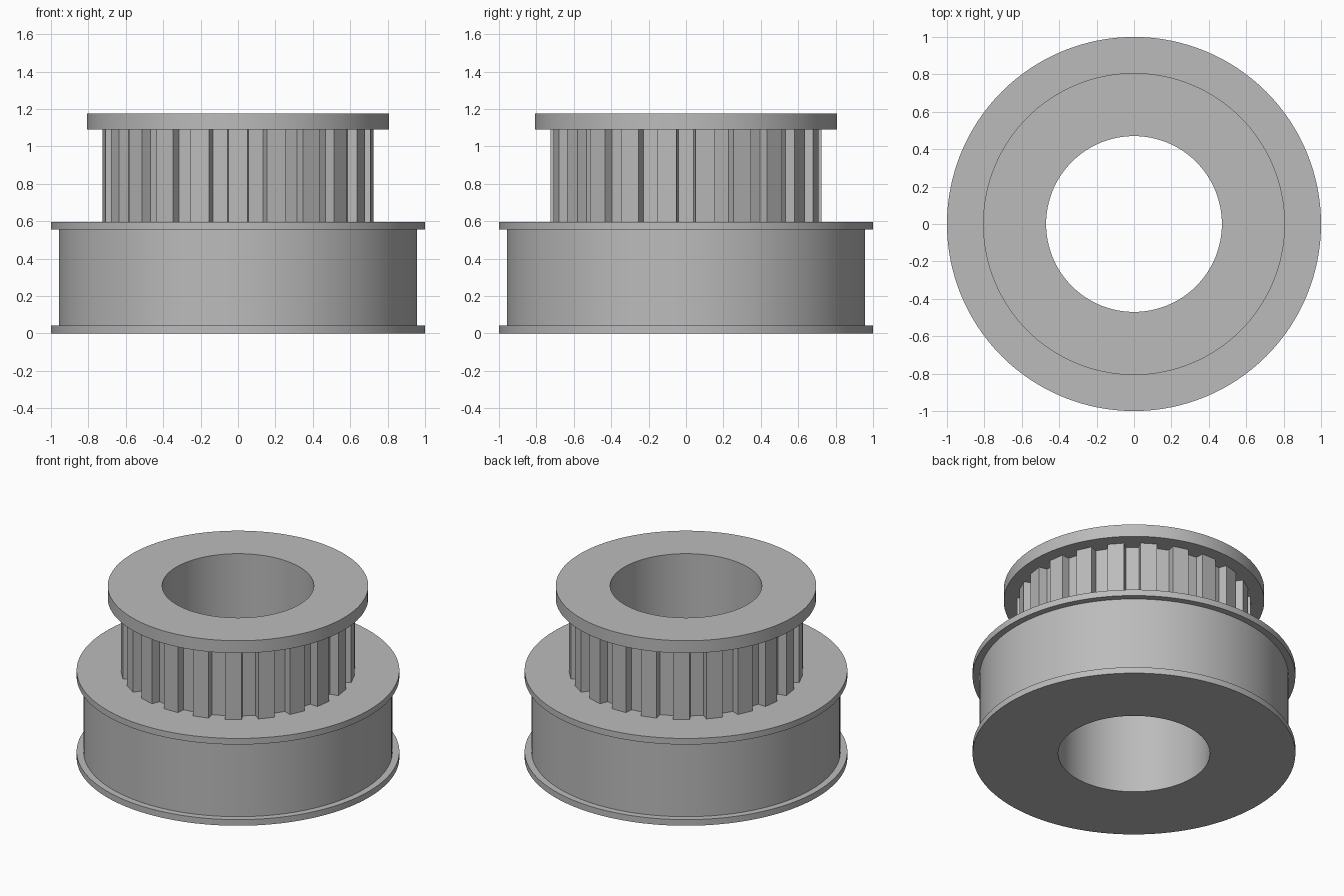
import bpy, bmesh
from math import pi, sin, cos, radians

cube = bpy.data.objects.get("Cube")
if cube:
    bpy.data.objects.remove(cube, do_unlink=True)

SEGMENTS = 128
TEETH = 22
BORE_R, DRUM_R, FLANGE_R, CAP_R = 0.47, 0.957, 1.0, 0.807
ROOT_R, TIP_R, NECK_R = 0.67, 0.725, 0.62
RIM, DRUM_TOP, CAP_BOTTOM, HEIGHT = 0.042, 0.597, 1.09, 1.175

grey = bpy.data.materials.new("machined_grey")
grey.use_nodes = True
colour = (0.5, 0.5, 0.5, 1)
grey.diffuse_color = colour
grey.node_tree.nodes["Principled BSDF"].inputs["Base Color"].default_value = colour


def finish(name, bm):
    mesh = bpy.data.meshes.new(name)
    bm.to_mesh(mesh)
    bm.free()
    mesh.materials.append(grey)
    obj = bpy.data.objects.new(name, mesh)
    bpy.context.collection.objects.link(obj)
    bpy.ops.object.select_all(action='DESELECT')
    obj.select_set(True)
    bpy.context.view_layer.objects.active = obj
    bpy.ops.object.shade_smooth_by_angle(angle=radians(30))
    return obj


def lathe(name, profile):
    """Revolve a closed (radius, height) outline around z."""
    bm = bmesh.new()
    rings = [[bm.verts.new((r * cos(2 * pi * i / SEGMENTS),
                            r * sin(2 * pi * i / SEGMENTS), z))
              for i in range(SEGMENTS)] for r, z in profile]
    for k, low in enumerate(rings):
        high = rings[(k + 1) % len(rings)]
        for i in range(SEGMENTS):
            j = (i + 1) % SEGMENTS
            bm.faces.new((low[i], low[j], high[j], high[i]))
    bmesh.ops.recalc_face_normals(bm, faces=bm.faces)
    return finish(name, bm)


# Drum with rims, neck, bore and top cap in one turned outline
lathe("flanged_body", [
    (BORE_R, 0), (FLANGE_R, 0), (FLANGE_R, RIM), (DRUM_R, RIM),
    (DRUM_R, DRUM_TOP - RIM), (FLANGE_R, DRUM_TOP - RIM), (FLANGE_R, DRUM_TOP),
    (NECK_R, DRUM_TOP), (NECK_R, CAP_BOTTOM), (CAP_R, CAP_BOTTOM),
    (CAP_R, HEIGHT), (BORE_R, HEIGHT)])

# Toothed belt band: trapezoid teeth wrapped round the neck, one centred at the front
bm = bmesh.new()
pitch = 2 * pi / TEETH
tip, root = radians(4.1), radians(4.75)
outline = []
for t in range(TEETH):
    centre = -pi / 2 + t * pitch
    for r, a in ((ROOT_R, -root), (TIP_R, -tip), (TIP_R, tip), (ROOT_R, root)):
        outline.append((r * cos(centre + a), r * sin(centre + a)))
low = [bm.verts.new((x, y, DRUM_TOP)) for x, y in outline]
high = [bm.verts.new((x, y, CAP_BOTTOM)) for x, y in outline]
for i in range(len(outline)):
    j = (i + 1) % len(outline)
    bm.faces.new((low[i], low[j], high[j], high[i]))
finish("toothed_band", bm)
